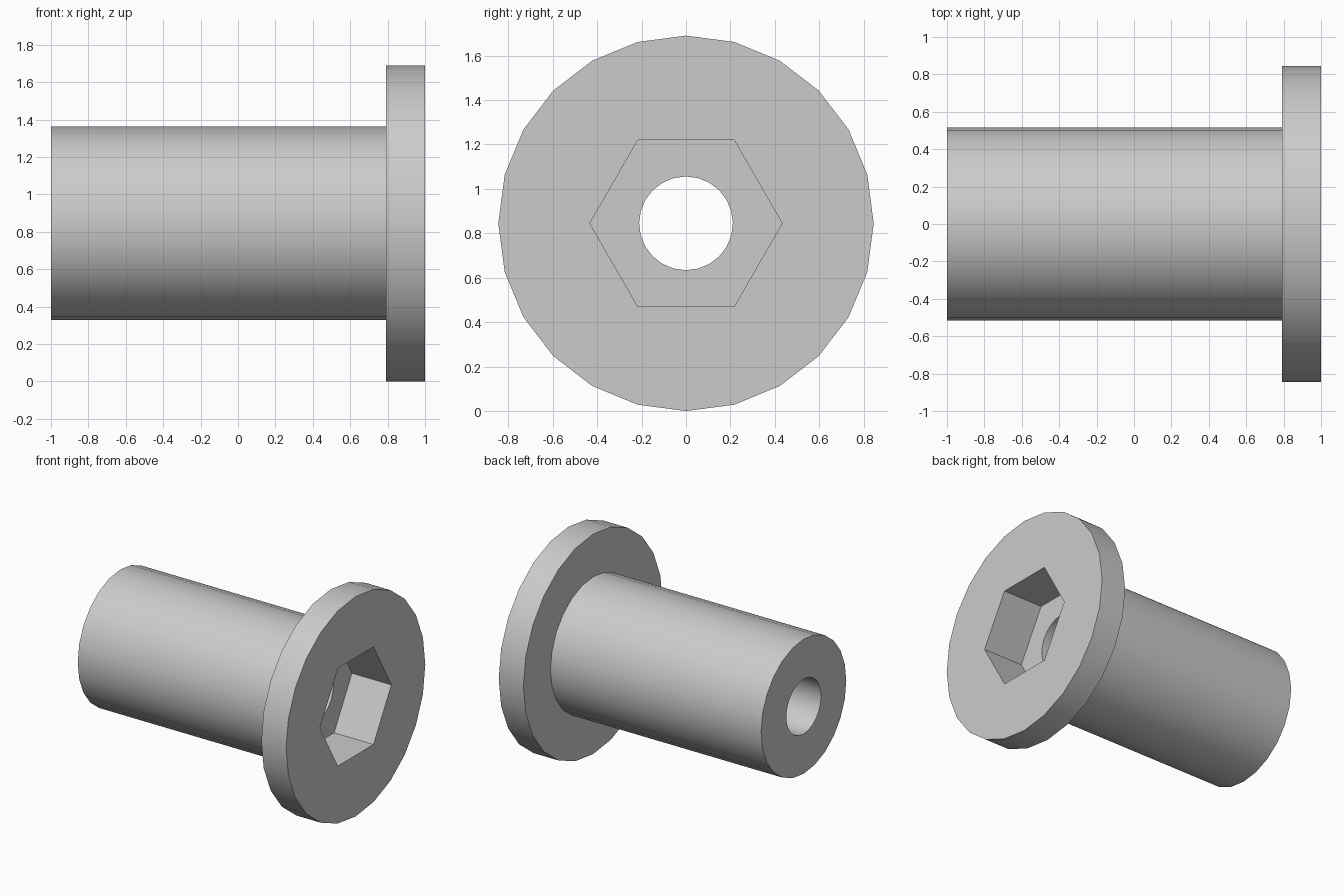
import bpy
import bmesh
from math import pi, sin, cos

cube = bpy.data.objects.get("Cube")
if cube:
    bpy.data.objects.remove(cube, do_unlink=True)

SIDES = 24
AXIS_Z = 0.845
FLANGE_R, SHAFT_R, BORE_R = 0.845, 0.517, 0.211
HEX_APOTHEM = 0.375
TAIL_X, FLANGE_X, FACE_X = -1.0, 0.79, 1.0
SOCKET_X = 0.665

grey = bpy.data.materials.new("light grey")
grey.use_nodes = True
colour = (0.6, 0.6, 0.6, 1)
grey.diffuse_color = colour
grey.node_tree.nodes["Principled BSDF"].inputs["Base Color"].default_value = colour


def round_radius(radius):
    return lambda a: radius


def hex_radius(a):
    # distance to a hexagon with a corner at the top
    return HEX_APOTHEM / cos((a + pi / 6 + 1e-9) % (pi / 3) - pi / 6)


def ring(bm, x, radius):
    angles = [2 * pi * i / SIDES for i in range(SIDES)]
    return [bm.verts.new((x, radius(a) * sin(a), AXIS_Z + radius(a) * cos(a)))
            for a in angles]


# closed section: shaft, flange, hexagonal socket, bore
section = [
    (TAIL_X, round_radius(SHAFT_R)),
    (FLANGE_X, round_radius(SHAFT_R)),
    (FLANGE_X, round_radius(FLANGE_R)),
    (FACE_X, round_radius(FLANGE_R)),
    (FACE_X, hex_radius),
    (SOCKET_X, hex_radius),
    (SOCKET_X, round_radius(BORE_R)),
    (TAIL_X, round_radius(BORE_R)),
]

bm = bmesh.new()
rings = [ring(bm, x, r) for x, r in section]
for k, a in enumerate(rings):
    b = rings[(k + 1) % len(rings)]
    for i in range(SIDES):
        j = (i + 1) % SIDES
        bm.faces.new((a[i], a[j], b[j], b[i]))
bmesh.ops.recalc_face_normals(bm, faces=bm.faces)

mesh = bpy.data.meshes.new("flanged_sleeve")
bm.to_mesh(mesh)
bm.free()
mesh.materials.append(grey)
sleeve = bpy.data.objects.new("flanged_sleeve", mesh)
bpy.context.collection.objects.link(sleeve)

# smooth round walls, crisp rims and socket corners
bpy.ops.object.select_all(action="DESELECT")
sleeve.select_set(True)
bpy.context.view_layer.objects.active = sleeve
bpy.ops.object.shade_smooth_by_angle(angle=pi / 6)
